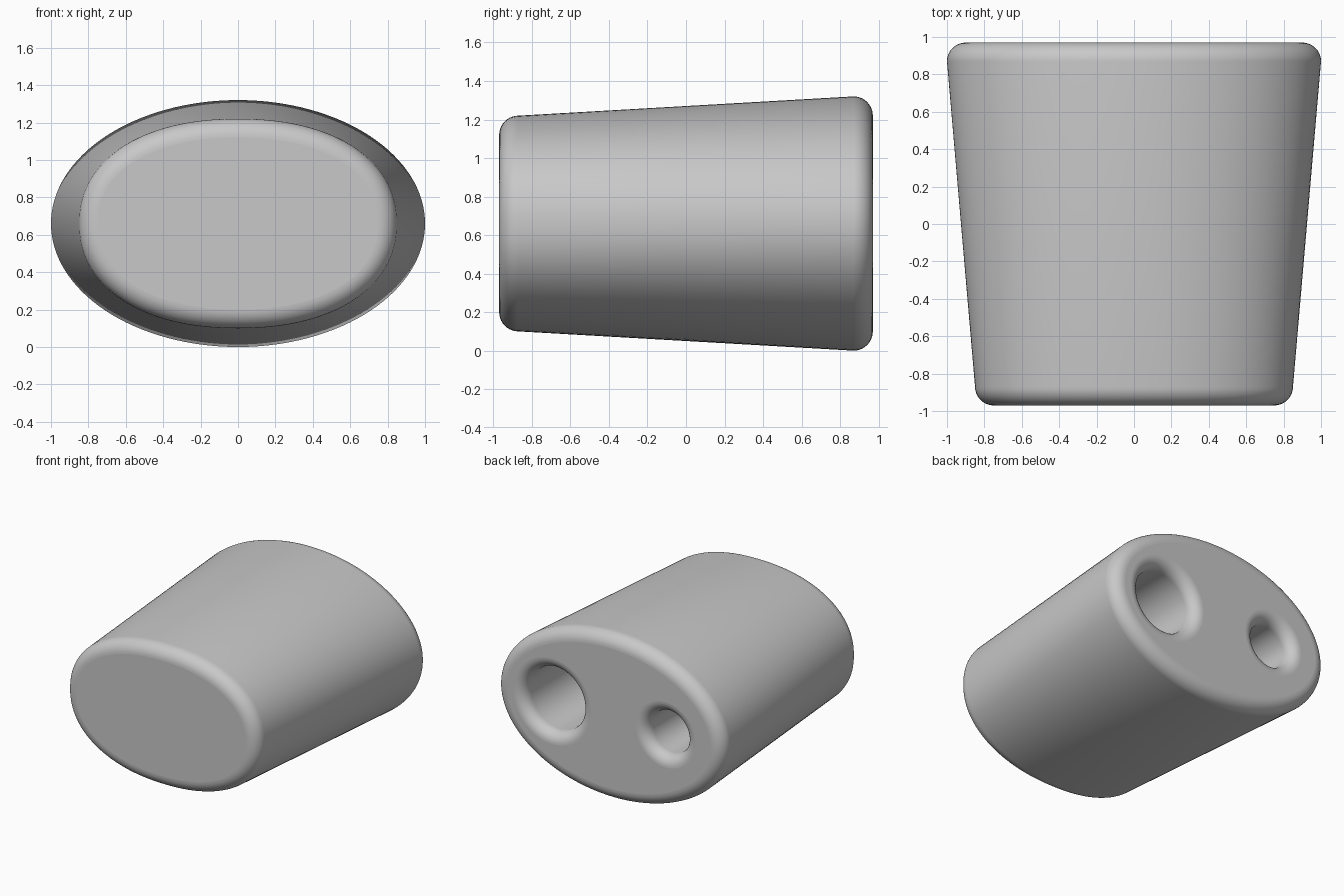
import bpy
import bmesh
from math import sin, cos, pi, copysign
from mathutils import Vector

MID_Z = 0.66
BEVEL = 0.1

cube = bpy.data.objects.get("Cube")
if cube:
    bpy.data.objects.remove(cube, do_unlink=True)

grey = bpy.data.materials.new("plain grey")
grey.use_nodes = True
colour = (0.58, 0.58, 0.58, 1)
grey.diffuse_color = colour
grey.node_tree.nodes["Principled BSDF"].inputs["Base Color"].default_value = colour


def spow(v, p):
    return copysign(abs(v) ** p, v)


def ring(y, a, b, power=2, inset=0, cx=0, count=128):
    """Oval outline at depth y, moved inwards along its own normals."""
    points = []
    for i in range(count):
        t = 2 * pi * i / count
        u, v = spow(cos(t), 2 / power), spow(sin(t), 2 / power)
        normal = Vector((spow(u, power - 1) / a, 0, spow(v, power - 1) / b)).normalized()
        points.append(Vector((cx + a * u, y, MID_Z + b * v)) - normal * inset)
    return points


def loft(name, rings):
    """Skin a row of outlines and close both ends."""
    bm = bmesh.new()
    rows = [[bm.verts.new(p) for p in r] for r in rings]
    n = len(rows[0])
    for low, high in zip(rows, rows[1:]):
        for i in range(n):
            j = (i + 1) % n
            bm.faces.new((low[i], low[j], high[j], high[i]))
    bm.faces.new(rows[0])
    bm.faces.new(rows[-1])
    bmesh.ops.recalc_face_normals(bm, faces=bm.faces)
    mesh = bpy.data.meshes.new(name)
    bm.to_mesh(mesh)
    bm.free()
    mesh.materials.append(grey)
    obj = bpy.data.objects.new(name, mesh)
    bpy.context.collection.objects.link(obj)
    return obj


# Tapered oval body with rounded rims
steps = [i / 10 * pi / 2 for i in range(11)]
front = [ring(-0.87 - BEVEL * cos(t), 0.85, 0.56, 2.2, BEVEL * (1 - sin(t))) for t in steps]
back = [ring(0.87 + BEVEL * sin(t), 1.0, 0.66, 2, BEVEL * (1 - cos(t))) for t in steps]
body = loft("body", front + back)


# Round sockets with flared lips, cut into the back
def cut_socket(name, x, radius, lip=0.09, bottom=-0.65):
    profile = [(bottom, radius)]
    profile += [(0.97 - lip + lip * sin(t), radius + lip * (1 - cos(t))) for t in steps]
    profile.append((1.1, radius + lip))
    cutter = loft(name, [ring(y, r, r, cx=x, count=64) for y, r in profile])
    mod = body.modifiers.new(name, 'BOOLEAN')
    mod.operation = 'DIFFERENCE'
    mod.solver = 'EXACT'
    mod.object = cutter
    bpy.context.view_layer.objects.active = body
    bpy.ops.object.modifier_apply(modifier=name)
    bpy.data.objects.remove(cutter, do_unlink=True)


bpy.ops.object.select_all(action='DESELECT')
body.select_set(True)
cut_socket("large_socket", 0.5, 0.25)
cut_socket("small_socket", -0.5, 0.17)

# Smooth sides, flat ends
bpy.ops.object.shade_smooth_by_angle()
for face in body.data.polygons:
    if abs(face.normal.y) > 0.9999:
        face.use_smooth = False
